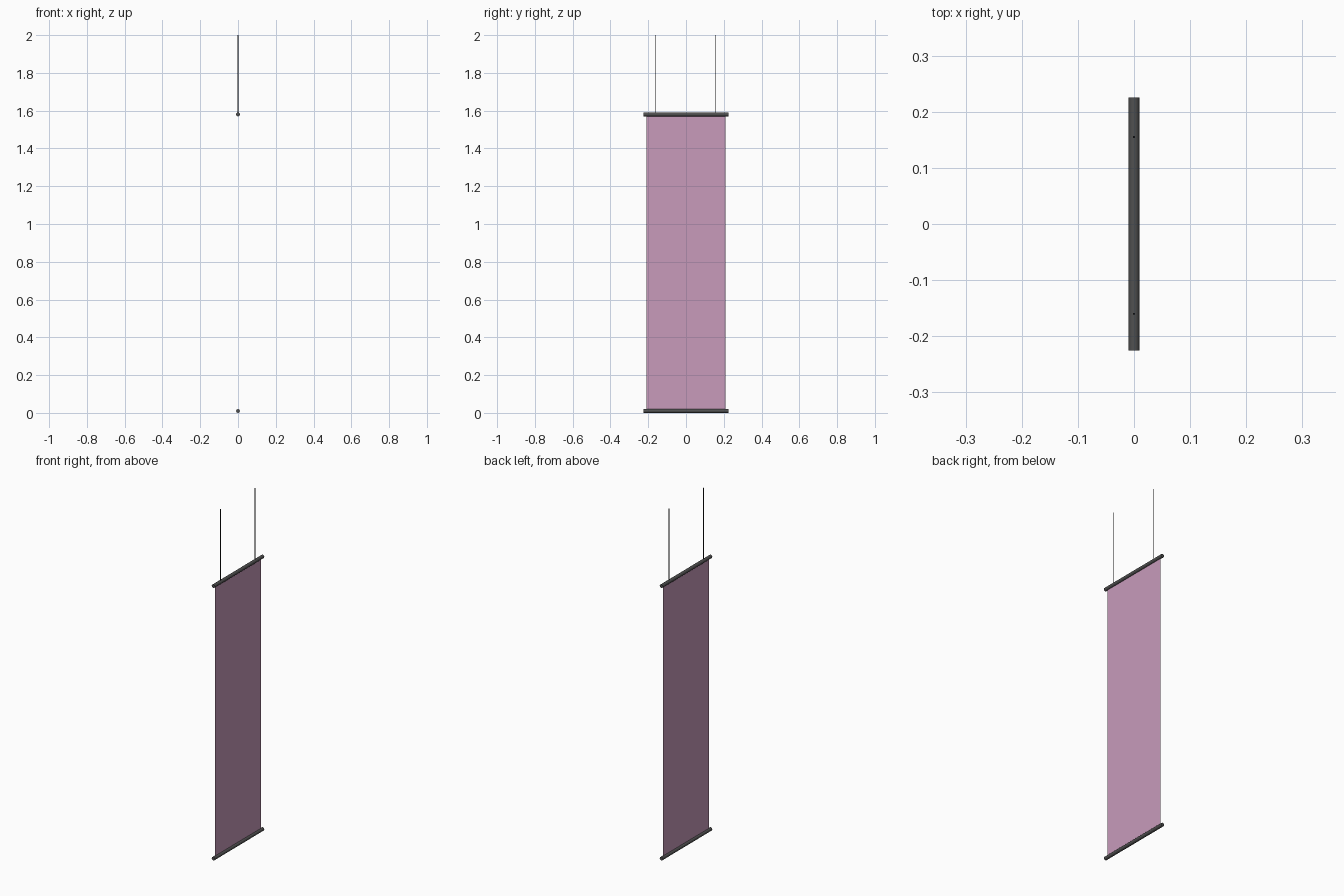
import bpy
import math

if "Cube" in bpy.data.objects:
    bpy.data.objects.remove(bpy.data.objects["Cube"])


def material(name, rgb):
    m = bpy.data.materials.new(name)
    m.diffuse_color = (*rgb, 1)
    m.use_nodes = True
    m.node_tree.nodes["Principled BSDF"].inputs["Base Color"].default_value = m.diffuse_color
    return m


pink = material("pink_fabric", (0.58, 0.33, 0.50))
dark = material("dark_metal", (0.08, 0.08, 0.08))
black = material("black_cord", (0.02, 0.02, 0.02))


def cylinder(name, radius, length, loc, rot, mat, sides):
    bpy.ops.mesh.primitive_cylinder_add(vertices=sides, radius=radius, depth=length,
                                        location=loc, rotation=rot)
    ob = bpy.context.object
    ob.name = name
    ob.data.materials.append(mat)
    bpy.ops.object.shade_smooth_by_angle(angle=math.radians(40))
    return ob


BOTTOM, TOP, HEIGHT = 0.01, 1.58, 2.0

# Horizontal rods holding the cloth
for name, z in (("bottom_rod", BOTTOM), ("top_rod", TOP)):
    cylinder(name, 0.01, 0.45, (0, 0, z), (math.pi / 2, 0, 0), dark, 16)

# Hanging cords
for name, y in (("left_cord", -0.16), ("right_cord", 0.155)):
    cylinder(name, 0.002, HEIGHT - TOP, (0, y, (HEIGHT + TOP) / 2), (0, 0, 0), black, 8)

# Flat banner cloth, a single sheet between the rods
bpy.ops.mesh.primitive_plane_add(size=1, location=(0, 0, (TOP + BOTTOM) / 2),
                                 rotation=(0, math.pi / 2, 0))
cloth = bpy.context.object
cloth.name = "banner_cloth"
cloth.scale = (TOP - BOTTOM, 0.42, 1)
cloth.data.materials.append(pink)
